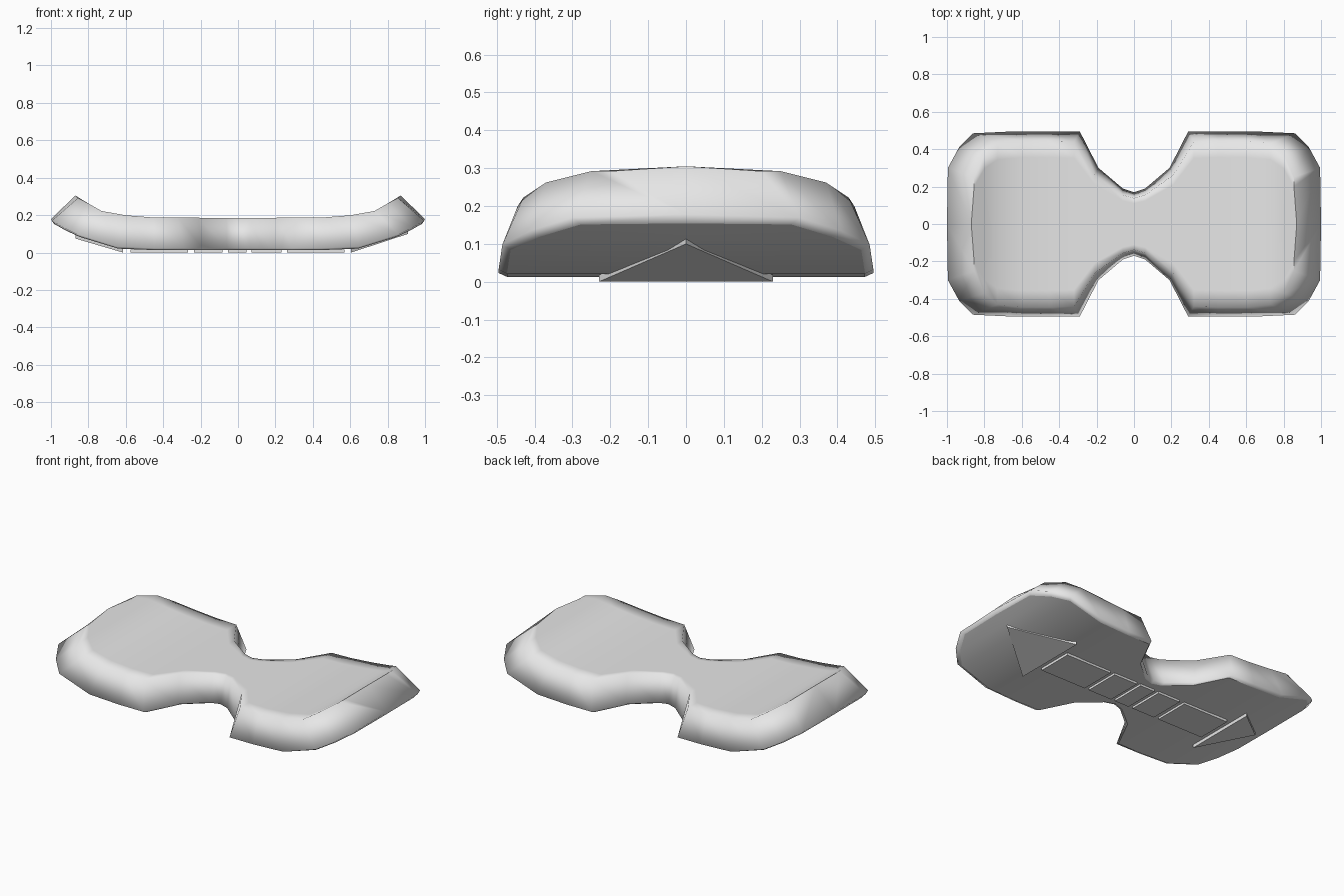
import bpy
import bmesh

old = bpy.data.objects.get("Cube")
if old:
    bpy.data.objects.remove(old)

# One plain grey material
grey = bpy.data.materials.new("light grey")
grey.use_nodes = True
colour = (0.8, 0.8, 0.8, 1)
grey.diffuse_color = colour
grey.node_tree.nodes["Principled BSDF"].inputs["Base Color"].default_value = colour


def lerp(curve, x):
    """Height on a piecewise straight curve, the same on both sides of x = 0."""
    x = abs(x)
    for (x0, z0), (x1, z1) in zip(curve, curve[1:]):
        if x <= x1:
            return z0 + (z1 - z0) * (x - x0) / (x1 - x0)
    return curve[-1][1]


def finish(name, bm):
    bmesh.ops.recalc_face_normals(bm, faces=bm.faces)
    mesh = bpy.data.meshes.new(name)
    bm.to_mesh(mesh)
    bm.free()
    mesh.materials.append(grey)
    obj = bpy.data.objects.new(name, mesh)
    bpy.context.collection.objects.link(obj)
    return obj


# Underside and top heights along the length
UNDER = [(0, .013), (.57, .013), (.65, .022), (.86, .088), (.935, .125), (.995, .16), (1, .168)]
TOP = [(0, .185), (.45, .187), (.6, .199), (.73, .222), (.8, .262), (.855, .292), (.87, .305)]

# Stations from waist to tip: lower x, lower half width, upper x, upper half width
HALF = [(0, .17, 0, .138), (.06, .19, .06, .155), (.19, .3, .21, .262),
        (.29, .495, .32, .44), (.45, .495, .45, .445), (.65, .495, .6, .445),
        (.86, .485, .73, .43), (.935, .41, .8, .37), (.995, .3, .855, .25)]
stations = [(-a, b, -c, d) for a, b, c, d in reversed(HALF[1:])] + HALF


def build_body():
    bm = bmesh.new()
    last = len(stations) - 1
    rings = []
    for i, (xo, yo, xt, yt) in enumerate(stations):
        side = -1 if i == 0 else 1 if i == last else 0

        def low(f):
            x = xo * .985 + (side * .005 if f == 0 else 0)
            return bm.verts.new((x, f * (yo - .022), lerp(UNDER, x)))

        def rim(f):
            return bm.verts.new((xo, f * yo, lerp(UNDER, xo) + .01))

        def top(f):
            x = xt + (side * .015 if f == 0 else 0)
            return bm.verts.new((x, f * yt, lerp(TOP, x)))

        rings.append([low(-1), low(0), low(1), rim(1)]
                     + [top(f) for f in (1, .8, 0, -.8, -1)] + [rim(-1)])
    # Skin between neighbouring cross-sections
    n = len(rings[0])
    for a, b in zip(rings, rings[1:]):
        for k in range(n):
            m = (k + 1) % n
            bm.faces.new((a[k], a[m], b[m], b[k]))
    # Slanted end faces with a narrow bevel below
    crease = set()
    for r, side in ((rings[0], -1), (rings[-1], 1)):
        mid = bm.verts.new((side, 0, .178))
        bm.faces.new((r[0], r[1], mid, r[9]))
        bm.faces.new((r[1], r[2], r[3], mid))
        bm.faces.new((r[9], mid, r[6], r[7], r[8]))
        bm.faces.new((mid, r[3], r[4], r[5], r[6]))
        crease.update(frozenset(p) for p in zip(r[4:8], r[5:9]))
    # Crisp edges: end crests and the border of the underside
    for r, s in zip(rings, rings[1:]):
        crease.update((frozenset((r[0], s[0])), frozenset((r[2], s[2]))))
    for r in (rings[0], rings[-1]):
        crease.update((frozenset(r[0:2]), frozenset(r[1:3])))
    for e in bm.edges:
        e.smooth = frozenset(e.verts) not in crease
    for f in bm.faces:
        f.smooth = True
    return finish("body", bm)


def plate(name, outline, depth):
    """Thin flat-shaded plate raised straight up from its lower outline."""
    bm = bmesh.new()
    face = bm.faces.new([bm.verts.new(p) for p in outline])
    new = bmesh.ops.extrude_face_region(bm, geom=[face])["geom"]
    for v in new:
        if isinstance(v, bmesh.types.BMVert):
            v.co.z += depth
    return finish(name, bm)


build_body()

# Row of flat bars under the middle
for i, (x0, x1) in enumerate([(-.575, -.268), (-.235, -.083), (-.053, .045),
                              (.072, .232), (.262, .57)]):
    plate(f"under_bar_{i + 1}",
          [(x0, -.11, 0), (x1, -.11, 0), (x1, .11, 0), (x0, .11, 0)], .015)

# Triangles pointing to each tip
plate("left_under_triangle", [(.605, -.23, 0), (.91, 0, .1), (.605, .23, 0)], .02)
plate("right_under_triangle", [(-.615, -.23, 0), (-.87, 0, .075), (-.615, .23, 0)], .02)
